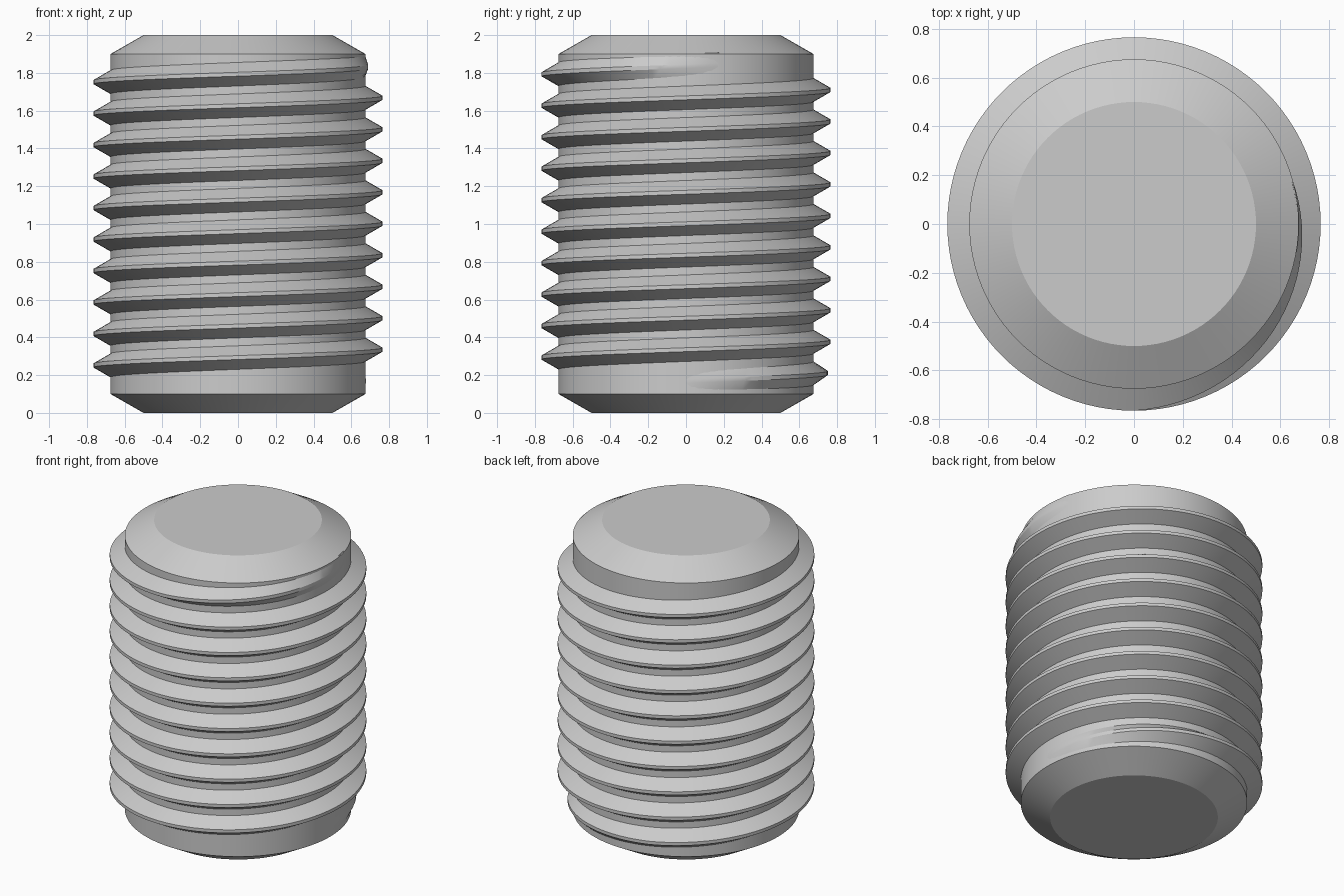
import bpy, bmesh
from math import sin, cos, tan, radians, tau

cube = bpy.data.objects.get("Cube")
if cube:
    bpy.data.objects.remove(cube, do_unlink=True)

SEGMENTS = 96            # per turn
PITCH = 1 / 6
CORE, MAJOR = 0.675, 0.765
START_Z = 0.168          # crest height where the first turn begins

steel = bpy.data.materials.new("grey_steel")
steel.use_nodes = True
colour = (0.6, 0.6, 0.6, 1)
steel.diffuse_color = colour
steel.node_tree.nodes["Principled BSDF"].inputs["Base Color"].default_value = colour


def polar(r, turn, z):
    return (r * cos(tau * turn), r * sin(tau * turn), z)


def skin(name, rings):
    """Join closed rings of points with quads, cap both ends, shade smooth."""
    bm = bmesh.new()
    loops = [[bm.verts.new(p) for p in ring] for ring in rings]
    n = len(loops[0])
    for a, b in zip(loops, loops[1:]):
        for i in range(n):
            j = (i + 1) % n
            bm.faces.new((a[i], a[j], b[j], b[i]))
    bm.faces.new(loops[0][::-1])
    bm.faces.new(loops[-1])
    bmesh.ops.recalc_face_normals(bm, faces=bm.faces)
    mesh = bpy.data.meshes.new(name)
    bm.to_mesh(mesh)
    bm.free()
    mesh.materials.append(steel)
    obj = bpy.data.objects.new(name, mesh)
    bpy.context.collection.objects.link(obj)
    bpy.ops.object.select_all(action='DESELECT')
    obj.select_set(True)
    bpy.context.view_layer.objects.active = obj
    bpy.ops.object.shade_smooth_by_angle(angle=radians(25))
    return obj


# Chamfered core
profile = [(0.5, 0), (CORE, 0.1), (CORE, 1.9), (0.5, 2)]
skin("core", [[polar(r, i / SEGMENTS, z) for i in range(SEGMENTS)]
              for r, z in profile])

# Helical ridge: 60 degree flanks, small flat crest, tapering into the core
ROOT = CORE - 0.005
crest_half = PITCH / 16
root_half = crest_half + (MAJOR - ROOT) * tan(radians(30))


def ridge_section(turn):
    fade = max(0, min(1, (turn + 0.01) / 0.31, (10.05 - turn) / 0.3))
    crest = CORE - 0.003 + (MAJOR - CORE + 0.003) * fade
    z = START_Z + PITCH * turn
    return [polar(ROOT, turn, z - root_half), polar(crest, turn, z - crest_half),
            polar(crest, turn, z + crest_half), polar(ROOT, turn, z + root_half)]


first, last = -1, int(10.05 * SEGMENTS)
skin("thread", [ridge_section(i / SEGMENTS) for i in range(first, last + 1)])
